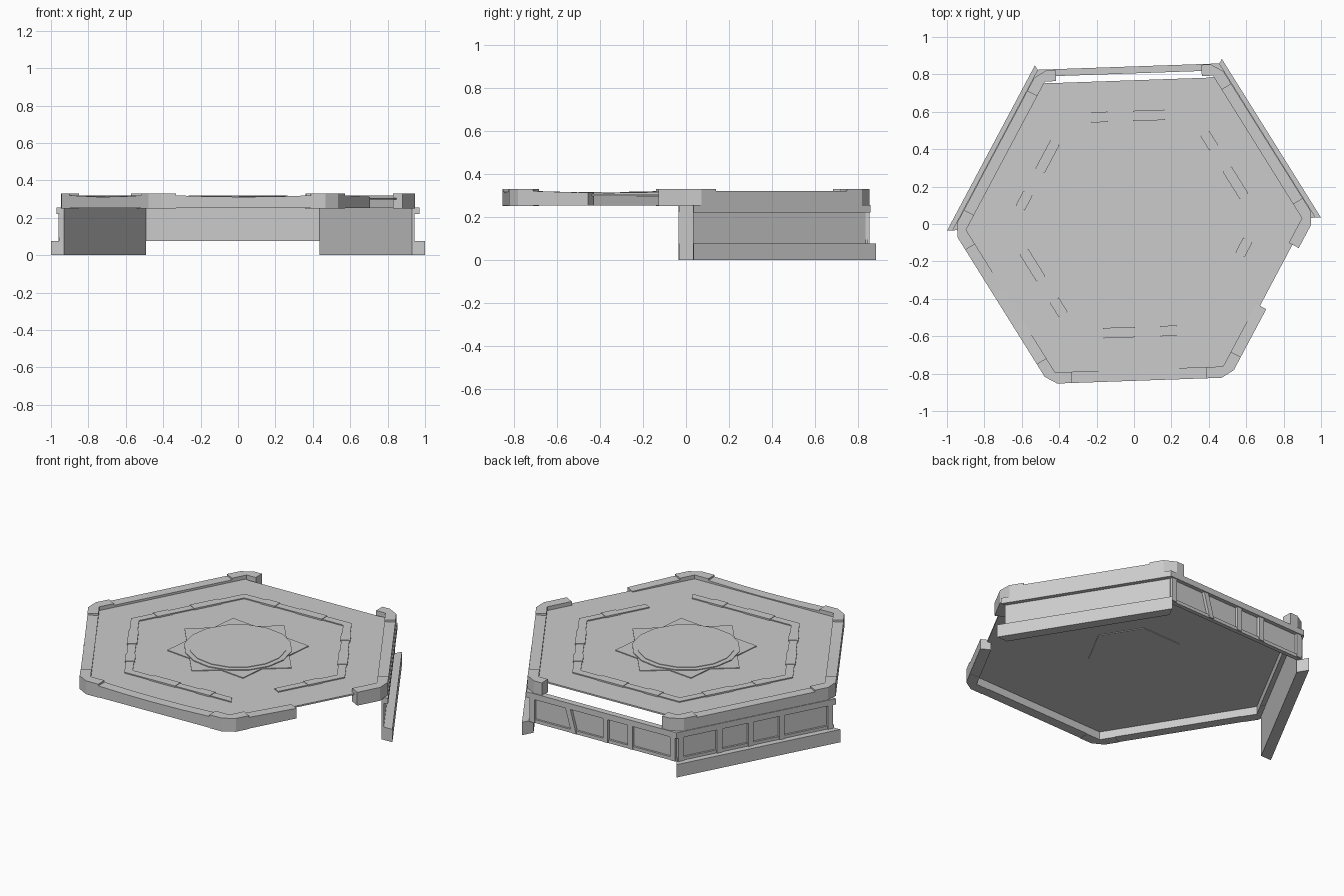
import bpy
from math import radians, sin, cos, tan, pi

if "Cube" in bpy.data.objects:
    bpy.data.objects.remove(bpy.data.objects["Cube"], do_unlink=True)

stone = bpy.data.materials.new("grey_stone")
stone.use_nodes = True
GREY = (0.6, 0.6, 0.6, 1)
stone.diffuse_color = GREY
stone.node_tree.nodes["Principled BSDF"].inputs["Base Color"].default_value = GREY

TURN = 32           # outward direction of side 0, in degrees
HALF = tan(pi / 6)  # half a side's length per unit of apothem


def on_side(k, s, a):
    """Point on side k, s along it from its middle, a out from the centre."""
    t = radians(TURN + 60 * k)
    return (a * cos(t) - s * sin(t), a * sin(t) + s * cos(t))


def prism(name, pts, bottom, top):
    """Upright prism; bottom and top are one height or one per corner."""
    n = len(pts)
    lo = bottom if isinstance(bottom, list) else [bottom] * n
    hi = top if isinstance(top, list) else [top] * n
    verts = [(*p, z) for p, z in zip(pts, lo)] + [(*p, z) for p, z in zip(pts, hi)]
    faces = [list(range(n))[::-1], list(range(n, 2 * n))]
    faces += [[i, (i + 1) % n, (i + 1) % n + n, i + n] for i in range(n)]
    mesh = bpy.data.meshes.new(name)
    mesh.from_pydata(verts, [], faces)
    mesh.materials.append(stone)
    obj = bpy.data.objects.new(name, mesh)
    bpy.context.collection.objects.link(obj)
    return obj


def polygon(n, r, turn):
    return [(r * cos(radians(turn) + 2 * pi * i / n), r * sin(radians(turn) + 2 * pi * i / n))
            for i in range(n)]


def strip(name, k, s0, s1, a0, a1, bottom, top, top_end=None):
    """Straight bar along side k; its top may slope from s0 to s1."""
    end = top if top_end is None else top_end
    pts = [on_side(k, s0, a0), on_side(k, s0, a1), on_side(k, s1, a1), on_side(k, s1, a0)]
    return prism(name, pts, bottom, [top, top, end, end])


def mitred(name, k, a0, a1, bottom, top):
    """Bar along the whole of side k with mitred ends."""
    pts = [on_side(k, sg * a * HALF, a) for sg, a in ((-1, a0), (-1, a1), (1, a1), (1, a0))]
    return prism(name, pts, bottom, top)


# Floor slab, set back along the rear side
FLOOR = 0.307
floor_pts = []
for k in range(6):
    a = 0.768 if k == 1 else 0.80
    h = 0.42 if k == 1 else 0.80 * HALF - 0.03
    floor_pts += [on_side(k, -h, a), on_side(k, h, a)]
prism("floor", floor_pts, 0.298, FLOOR)
prism("underside_plate", polygon(6, 0.26, 2), 0.294, 0.299)

# Curb: blocks along the sides, sagging a little between the corners
IN, OUT = 0.778, 0.838
CURB = {0: (-0.36, 0.36), 2: (-0.36, 0.36), 3: (-0.36, -0.08, 0.12, 0.27, 0.36),
        4: (-0.36, -0.19, 0.0, 0.18, 0.36), 5: (-0.36, -0.07)}
for k, cuts in CURB.items():
    for s0, s1 in zip(cuts, cuts[1:]):
        strip("curb_block", k, s0, s1, IN, OUT, 0.252,
              0.312 + 0.06 * s0 * s0, 0.312 + 0.06 * s1 * s1)

# Chamfered curb corners
for k in range(6):
    prev = (k - 1) % 6
    reach0 = 0.30 if prev == 5 else 0.39 if prev == 1 else 0.36
    reach1 = 0.39 if k == 1 else 0.36
    pts = [on_side(prev, reach0, IN), on_side(prev, reach0, OUT), on_side(prev, 0.44, OUT),
           on_side(k, -0.44, OUT), on_side(k, -reach1, OUT), on_side(k, -reach1, IN),
           on_side(k, -IN * HALF, IN)]
    prism("curb_corner", pts, 0.25, 0.33)

# Raised hexagonal band on the floor, open beside one corner, with inlaid blocks
for k in range(6):
    a0, a1 = 0.555, 0.6
    start = -0.06 if k == 5 else None
    pts = [on_side(k, start or -a0 * HALF, a0), on_side(k, start or -a1 * HALF, a1),
           on_side(k, a1 * HALF, a1), on_side(k, a0 * HALF, a0)]
    prism("floor_band", pts, FLOOR - 0.003, FLOOR + 0.006)
    if k != 5:
        strip("band_long_block", k, -0.185, -0.015, 0.55, 0.605, FLOOR - 0.002, FLOOR + 0.009)
    strip("band_short_block", k, 0.12, 0.21, 0.55, 0.605, FLOOR - 0.002, FLOOR + 0.009)

# Eight-pointed star of two squares, with a round dais
prism("star_square", polygon(4, 0.385, 39), FLOOR - 0.003, FLOOR + 0.005)
prism("star_square_turned", polygon(4, 0.385, 84), FLOOR - 0.003, FLOOR + 0.004)
prism("dais_rim", polygon(16, 0.295, 2), FLOOR - 0.003, FLOOR + 0.009)
prism("dais_top", polygon(16, 0.265, 2), FLOOR, FLOOR + 0.012)

# Outer walls on the three rear sides; the side walls stand on plinths
for k in (0, 1, 2):
    mitred("wall_cap", k, 0.805, 0.842, 0.22, 0.255)
    mitred("wall_panel", k, 0.805, 0.818, 0.075, 0.225)
    if k != 1:
        mitred("wall_plinth", k, 0.805, 0.866, 0.0, 0.077)

# Rails and posts framing the panels
POSTS = {1: (0.18, 0.02), 2: (-0.22, -0.03, 0.16)}
for k, places in POSTS.items():
    mitred("wall_lower_rail", k, 0.81, 0.83, 0.075, 0.095)
    for s in places + (-0.455, 0.455):
        strip("wall_post", k, s - 0.016, s + 0.016, 0.81, 0.836, 0.077, 0.222)

# One leaning post on the rear wall
lean = strip("leaning_post", 1, -0.2, -0.168, 0.81, 0.836, 0.077, 0.222)
for v in lean.data.vertices[4:]:
    shift = radians(TURN + 60)
    v.co.x += 0.04 * sin(shift)
    v.co.y -= 0.04 * cos(shift)
